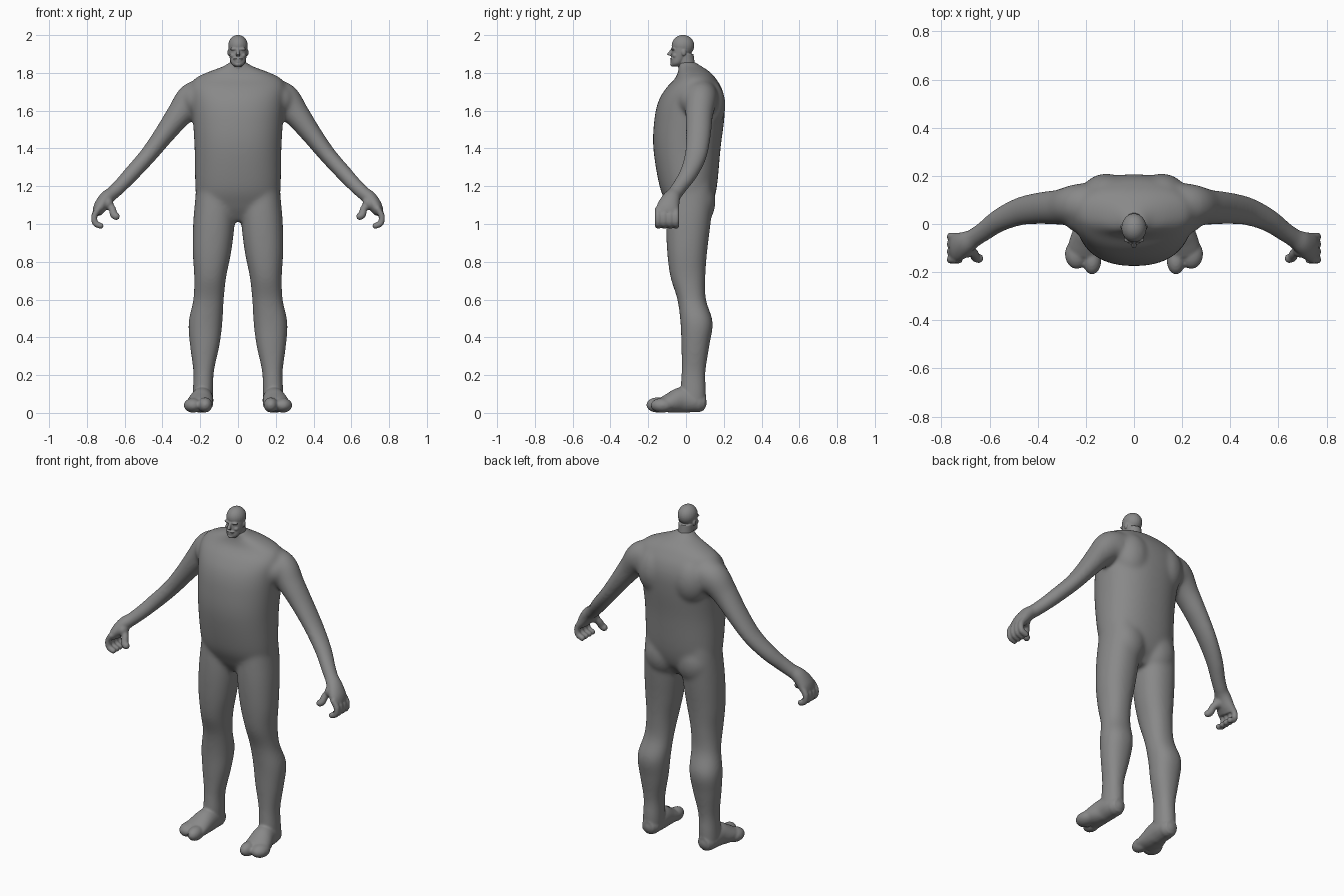
import bpy, bmesh, math
from mathutils import Vector, Matrix

skin = bpy.data.materials.new("dark_grey")
skin.diffuse_color = (.25, .25, .25, 1)


def spline(rows, steps=5):
    """Catmull-Rom through rows of x, y, z, half width, half depth."""
    out = []
    for i in range(len(rows) - 1):
        p = [rows[max(0, min(len(rows) - 1, i + k))] for k in (-1, 0, 1, 2)]
        for s in range(steps):
            t = s / steps
            out.append([0.5 * (2 * b + (c - a) * t + (2 * a - 5 * b + 4 * c - d) * t * t
                        + (3 * b - a - 3 * c + d) * t ** 3) for a, b, c, d in zip(*p)])
    return out + [list(rows[-1])]


def tube(bm, rows, side=1, ref=(0, 1, 0), flat=False, power=2.0, n=32):
    """Closed loft of elliptical rings along a path."""
    rows = spline(rows)
    pts = [Vector(r[:3]) for r in rows]
    rings = []
    for i, r in enumerate(rows):
        t = Vector((0, 0, 1)) if flat else (pts[min(i + 1, len(pts) - 1)] - pts[max(i - 1, 0)]).normalized()
        v = Vector(ref)
        v = (v - t * v.dot(t)).normalized()
        u = v.cross(t)
        ring = []
        for k in range(n):
            c, s = math.cos(2 * math.pi * k / n), math.sin(2 * math.pi * k / n)
            c = math.copysign(abs(c) ** (2 / power), c)
            s = math.copysign(abs(s) ** (2 / power), s)
            p = pts[i] + u * r[3] * c + v * r[4] * s
            ring.append(bm.verts.new((p.x * side, p.y, p.z)))
        rings.append(ring)
    for a, b in zip(rings, rings[1:]):
        for k in range(n):
            bm.faces.new((a[k], a[(k + 1) % n], b[(k + 1) % n], b[k]))
    bm.faces.new(rings[0])
    bm.faces.new(rings[-1])


def ball(bm, centre, radii, side=1):
    m = Matrix.Translation((centre[0] * side, centre[1], centre[2])) @ Matrix.Diagonal((*radii, 1))
    bmesh.ops.create_uvsphere(bm, u_segments=24, v_segments=16, radius=1, matrix=m)


def digit(bm, pts, r, side):
    tube(bm, [(*p, r, r) for p in pts], side, n=16)
    ball(bm, pts[-1], (r, r, r), side)


def finish(bm, name, voxel, smooth):
    """Fuse the overlapping volumes into one smooth skin."""
    bmesh.ops.recalc_face_normals(bm, faces=bm.faces)
    me = bpy.data.meshes.new(name)
    bm.to_mesh(me)
    bm.free()
    me.materials.append(skin)
    ob = bpy.data.objects.new(name, me)
    bpy.context.collection.objects.link(ob)
    rm = ob.modifiers.new("fuse", 'REMESH')
    rm.mode = 'VOXEL'
    rm.voxel_size = voxel
    rm.use_smooth_shade = True
    sm = ob.modifiers.new("soften", 'SMOOTH')
    sm.factor = 0.5
    sm.iterations = smooth
    return ob


# trunk with limbs, softened strongly so the joints blend
trunk = bmesh.new()
tube(trunk, [(0, .02, 1.015, .09, .06), (0, .018, 1.05, .17, .085), (0, .02, 1.10, .212, .118),
             (0, .012, 1.2, .226, .152), (0, .005, 1.4, .23, .178), (0, .017, 1.55, .239, .185),
             (0, .03, 1.65, .247, .176), (0, .042, 1.72, .252, .147), (0, .05, 1.77, .228, .108),
             (0, .042, 1.805, .158, .085), (0, .022, 1.835, .078, .06), (0, .0, 1.86, .042, .045)],
     flat=True, power=2.25, n=48)
for s in (1, -1):
    # buttock, shoulder blade, shoulder
    ball(trunk, (.105, .065, 1.12), (.108, .092, .13), s)
    ball(trunk, (.115, .11, 1.63), (.11, .1, .14), s)
    ball(trunk, (.22, .065, 1.655), (.085, .105, .09), s)
    # leg
    tube(trunk, [(.12, .02, 1.3, .09, .11), (.122, .02, 1.14, .104, .122), (.128, .012, 1.0, .11, .118),
                 (.138, .006, .85, .102, .106), (.147, .01, .72, .085, .093), (.156, .03, .6, .081, .076),
                 (.172, .056, .48, .09, .086), (.176, .05, .36, .079, .075), (.182, .04, .22, .055, .064),
                 (.185, .038, .12, .055, .068), (.187, .04, .05, .055, .065)], s, flat=True, power=2.2)
    # arm
    tube(trunk, [(.15, .08, 1.68, .085, .09), (.235, .078, 1.66, .092, .088), (.31, .07, 1.58, .07, .074),
                 (.39, .066, 1.475, .055, .067), (.475, .052, 1.365, .046, .06), (.56, .015, 1.27, .043, .05),
                 (.63, -.035, 1.195, .039, .042), (.685, -.07, 1.145, .037, .041)], s)
trunk_ob = finish(trunk, "trunk", .008, 28)

# body: softened trunk plus hands and feet
body = bmesh.new()
body.from_object(trunk_ob, bpy.context.evaluated_depsgraph_get())
bpy.data.objects.remove(trunk_ob)
for s in (1, -1):
    # foot
    tube(body, [(.185, .1, .05, .038, .04), (.187, .05, .058, .054, .055), (.19, -.02, .068, .06, .068),
                (.2, -.08, .054, .07, .054), (.206, -.13, .042, .074, .038)], s, ref=(0, 0, 1))
    # heel, big toe and outer toes
    ball(body, (.186, .06, .055), (.052, .05, .052), s)
    ball(body, (.174, -.152, .042), (.038, .058, .04), s)
    ball(body, (.238, -.125, .04), (.049, .062, .039), s)
    # wrist and palm
    tube(body, [(.6, -.012, 1.228, .037, .041), (.66, -.055, 1.168, .035, .038),
                (.698, -.078, 1.135, .038, .048), (.73, -.095, 1.09, .035, .06),
                (.748, -.1, 1.055, .024, .06)], s)
    # fingers
    for i in range(4):
        y = -.052 - .032 * i
        digit(body, [(.735, y, 1.085), (.76, y, 1.045), (.756, y, 1.005), (.727, y, .99)], .0165, s)
    # thumb
    ball(body, (.69, -.105, 1.11), (.03, .035, .035), s)
    digit(body, [(.69, -.1, 1.115), (.666, -.122, 1.08), (.658, -.138, 1.05), (.645, -.143, 1.04)], .02, s)
finish(body, "body", .0065, 5)

head = bmesh.new()
# skull and jaw
ball(head, (0, -.016, 1.944), (.052, .06, .057))
tube(head, [(0, -.054, 1.835, .021, .022), (0, -.046, 1.852, .037, .034), (0, -.032, 1.885, .045, .045),
            (0, -.02, 1.92, .05, .055), (0, -.016, 1.945, .05, .057)], flat=True)
# neck
tube(head, [(0, .012, 1.80, .05, .05), (0, .002, 1.85, .042, .045), (0, -.004, 1.9, .042, .044)], flat=True)
# nose bridge and tip
tube(head, [(0, -.07, 1.925, .008, .009), (0, -.083, 1.906, .009, .01), (0, -.089, 1.892, .012, .015)], n=16)
# mouth, lower lip and chin
ball(head, (0, -.068, 1.866), (.024, .014, .018))
ball(head, (0, -.073, 1.858), (.014, .01, .005))
ball(head, (0, -.068, 1.845), (.019, .016, .012))
for s in (1, -1):
    # brow, cheek, moustache, ear
    ball(head, (.02, -.066, 1.926), (.022, .012, .008), s)
    ball(head, (.026, -.056, 1.892), (.016, .016, .014), s)
    ball(head, (.012, -.075, 1.875), (.015, .01, .006), s)
    ball(head, (.048, -.012, 1.908), (.008, .013, .018), s)
finish(head, "head", .003, 4)
